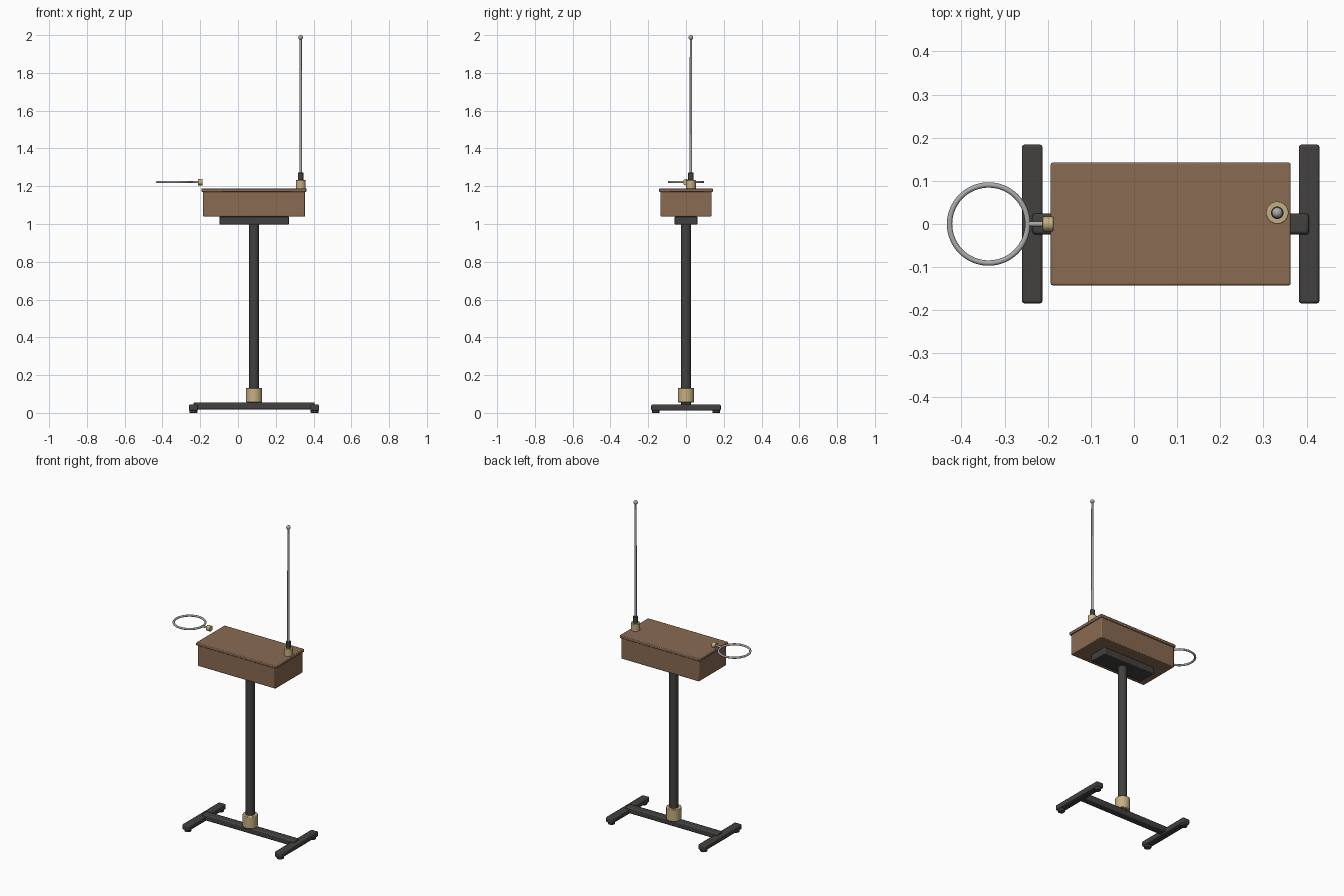
import bpy, math

if "Cube" in bpy.data.objects:
    bpy.data.objects.remove(bpy.data.objects["Cube"])

CX = 0.085  # centre line of cabinet and stand


def mat(name, rgb):
    m = bpy.data.materials.new(name)
    m.diffuse_color = (*rgb, 1)
    m.use_nodes = True
    m.node_tree.nodes["Principled BSDF"].inputs["Base Color"].default_value = m.diffuse_color
    return m


WOOD = mat("wood", (0.25, 0.145, 0.085))
BLACK = mat("black_metal", (0.055, 0.053, 0.05))
BRASS = mat("brass", (0.56, 0.43, 0.22))
STEEL = mat("steel", (0.4, 0.4, 0.4))


def finish(name, material, bevel=0, segments=2):
    o = bpy.context.object
    o.name = name
    o.data.materials.append(material)
    if bevel:
        b = o.modifiers.new("bevel", 'BEVEL')
        b.width, b.segments, b.limit_method = bevel, segments, 'ANGLE'
    bpy.ops.object.shade_smooth_by_angle(angle=math.radians(35))
    return o


def box(name, x, y, z, material, bevel):
    """Box from (min, max) ranges on each axis."""
    bpy.ops.mesh.primitive_cube_add(size=1, location=[(a + b) / 2 for a, b in (x, y, z)])
    bpy.context.object.scale = [b - a for a, b in (x, y, z)]
    bpy.ops.object.transform_apply(location=False, rotation=False, scale=True)
    return finish(name, material, bevel)


def rod(name, r, start, length, material, bevel=0, axis='Z', r2=None):
    """Cylinder or taper running along Z or X from its start point."""
    loc = list(start)
    loc[2 if axis == 'Z' else 0] += length / 2
    rot = (0, 0, 0) if axis == 'Z' else (0, math.pi / 2, 0)
    bpy.ops.mesh.primitive_cone_add(vertices=32, radius1=r, radius2=r if r2 is None else r2,
                                    depth=length, location=loc, rotation=rot)
    return finish(name, material, bevel)


# Cabinet
box("cabinet_body", (CX - 0.27, CX + 0.27), (-0.135, 0.135), (1.04, 1.172), WOOD, 0.004)
box("cabinet_lid", (CX - 0.278, CX + 0.278), (-0.142, 0.142), (1.17, 1.188), WOOD, 0.004)

# Stand
box("mounting_plate", (CX - 0.184, CX + 0.184), (-0.06, 0.06), (0.997, 1.041), BLACK, 0.005)
rod("stand_post", 0.0265, (CX, 0, 0.045), 0.96, BLACK)
rod("post_collar", 0.043, (CX, 0, 0.056), 0.076, BRASS, 0.003)
box("base_crossbar", (CX - 0.321, CX + 0.321), (-0.024, 0.024), (0.018, 0.056), BLACK, 0.007)
for side, s in (("left", -1), ("right", 1)):
    x = CX + s * 0.321
    box(f"{side}_foot_bar", (x - 0.024, x + 0.024), (-0.184, 0.184), (0.012, 0.044), BLACK, 0.006)
    for end, e in (("front", -1), ("back", 1)):
        rod(f"{side}_{end}_foot_pad", 0.021, (x, e * 0.16, 0), 0.02, BLACK, 0.003)

# Upright antenna
AX, AY = 0.332, 0.026
rod("antenna_socket", 0.026, (AX, AY, 1.182), 0.05, BRASS, 0.002)
rod("antenna_ferrule", 0.0145, (AX, AY, 1.23), 0.042, BLACK, 0.002)
rod("antenna_rod", 0.007, (AX, AY, 1.265), 0.725, STEEL, r2=0.006)
bpy.ops.mesh.primitive_uv_sphere_add(segments=24, ring_count=12, radius=0.0125,
                                     location=(AX, AY, 1.9875))
finish("antenna_tip", STEEL)

# Loop antenna
LZ = 1.222
bpy.ops.mesh.primitive_torus_add(location=(-0.337, 0, LZ), major_radius=0.0905,
                                 minor_radius=0.0062, major_segments=64, minor_segments=12)
finish("loop_antenna", STEEL)
rod("loop_stem", 0.006, (-0.248, 0, LZ), 0.042, STEEL, axis='X')
rod("loop_socket", 0.017, (-0.212, 0, LZ), 0.025, BRASS, 0.001, axis='X')
